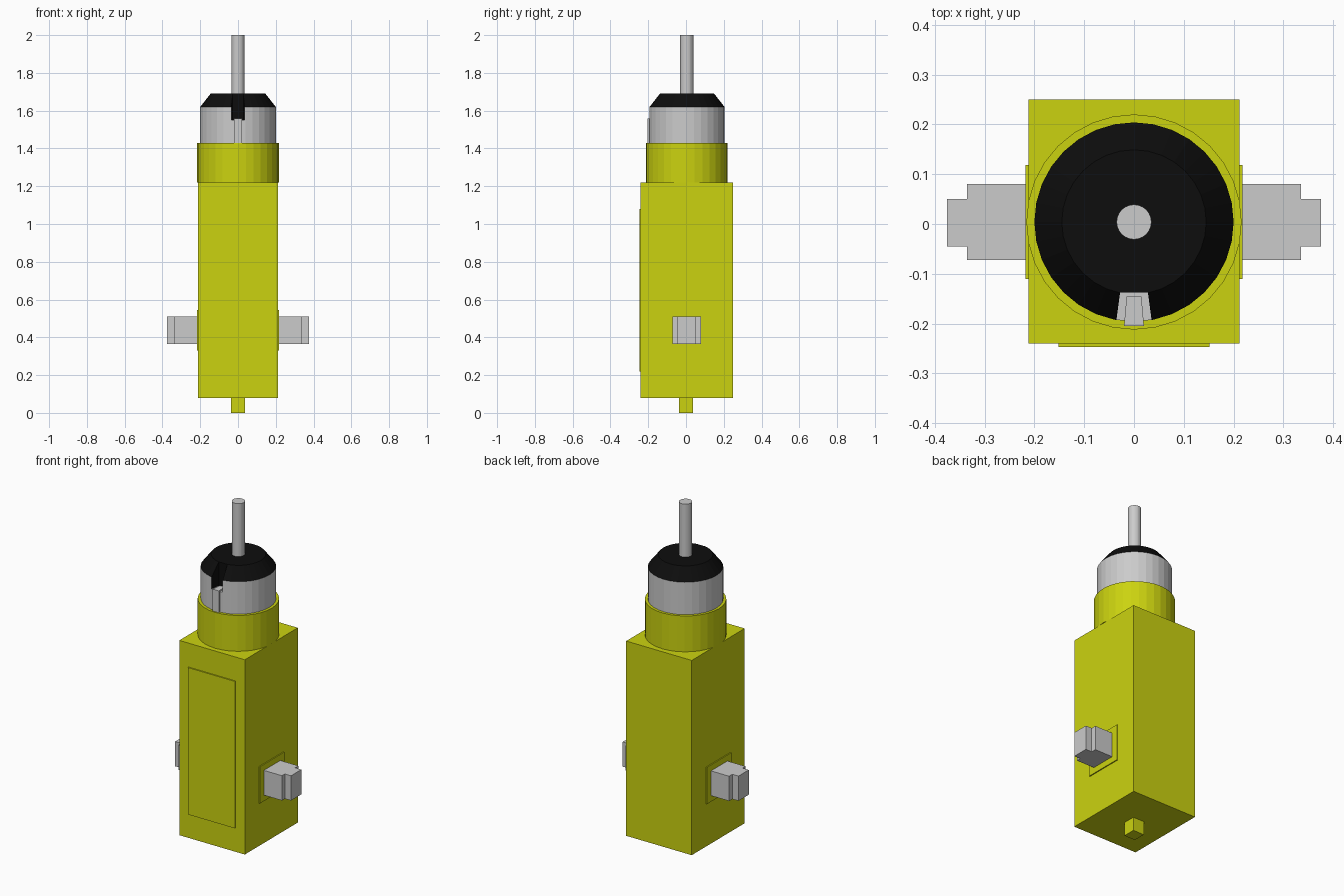
import bpy, bmesh
from math import pi, sin, cos

if "Cube" in bpy.data.objects:
    bpy.data.objects.remove(bpy.data.objects["Cube"])

CY = 0.004   # y of the motor axis


def material(name, rgb):
    m = bpy.data.materials.new(name)
    m.diffuse_color = (*rgb, 1)
    m.use_nodes = True
    m.node_tree.nodes["Principled BSDF"].inputs["Base Color"].default_value = m.diffuse_color
    return m


YELLOW = material("yellow_plastic", (0.60, 0.65, 0.005))
BLACK = material("black_plastic", (0.004, 0.004, 0.004))


def finish(name, bm, mat=None):
    bmesh.ops.recalc_face_normals(bm, faces=bm.faces)
    me = bpy.data.meshes.new(name)
    bm.to_mesh(me)
    bm.free()
    if mat:
        me.materials.append(mat)
    ob = bpy.data.objects.new(name, me)
    bpy.context.collection.objects.link(ob)
    return ob


def prism(name, outline, z0, z1, mat=None):
    """Extrude an xy outline from z0 to z1."""
    bm = bmesh.new()
    face = bm.faces.new([bm.verts.new((x, y, z0)) for x, y in outline])
    ext = bmesh.ops.extrude_face_region(bm, geom=[face])["geom"]
    verts = [v for v in ext if isinstance(v, bmesh.types.BMVert)]
    bmesh.ops.translate(bm, verts=verts, vec=(0, 0, z1 - z0))
    return finish(name, bm, mat)


def box(name, x0, x1, y0, y1, z0, z1, mat=None):
    return prism(name, [(x0, y0), (x1, y0), (x1, y1), (x0, y1)], z0, z1, mat)


def cone(name, r0, r1, z0, z1, mat=None, sides=32):
    bm = bmesh.new()
    rings = [[bm.verts.new((r * cos(2 * pi * i / sides), CY + r * sin(2 * pi * i / sides), z))
              for i in range(sides)] for r, z in ((r0, z0), (r1, z1))]
    for i in range(sides):
        j = (i + 1) % sides
        bm.faces.new((rings[0][i], rings[0][j], rings[1][j], rings[1][i]))
    for ring in rings:
        bm.faces.new(ring)
    return finish(name, bm, mat)


# Gearbox housing, raised panels and bottom nub
box("gearbox_body", -0.212, 0.212, -0.24, 0.25, 0.08, 1.22, YELLOW)
box("front_panel", -0.152, 0.152, -0.247, -0.23, 0.22, 1.08, YELLOW)
box("bottom_nub", -0.036, 0.036, -0.036, 0.038, 0, 0.09, YELLOW)
box("side_panel", -0.218, 0.218, -0.11, 0.118, 0.33, 0.545, YELLOW)

# Stepped output axle through both sides
outline = [(0.335, -0.072), (0.335, -0.045), (0.375, -0.045),
           (0.375, 0.05), (0.335, 0.05), (0.335, 0.08)]
prism("output_axle", outline + [(-x, y) for x, y in reversed(outline)], 0.365, 0.51)

# Motor stack
cone("motor_collar", 0.216, 0.216, 1.22, 1.43, YELLOW)
motor = cone("motor_can", 0.2, 0.2, 1.40, 1.62)
cap = cone("motor_cap", 0.2, 0.145, 1.62, 1.69, BLACK)
cone("motor_shaft", 0.035, 0.035, 1.66, 2.0, sides=24)

# Tapered key slot cut through the can and cap
cutter = prism("slot_cutter", [(-0.039, -0.22), (0.039, -0.22), (0.028, -0.138), (-0.028, -0.138)],
               1.55, 1.75)
cutter.hide_render = True
cutter.hide_set(True)
for ob in (motor, cap):
    mod = ob.modifiers.new("slot", "BOOLEAN")
    mod.operation = "DIFFERENCE"
    mod.object = cutter
    mod.solver = "EXACT"
    bpy.context.view_layer.objects.active = ob
    bpy.ops.object.modifier_apply(modifier=mod.name)

# Black slot walls in the grey can
motor.data.materials.clear()
motor.data.materials.append(None)
motor.data.materials.append(BLACK)
for f in motor.data.polygons:
    c = f.center
    wall = abs(f.normal.z) < 0.1 and abs(c.x) < 0.045 and -0.185 < c.y < -0.13 and c.z > 1.55
    f.material_index = 1 if wall else 0

# Locating key below the slot
prism("slot_key", [(-0.02, -0.205), (0.02, -0.205), (0.015, -0.146), (-0.015, -0.146)], 1.42, 1.558)
